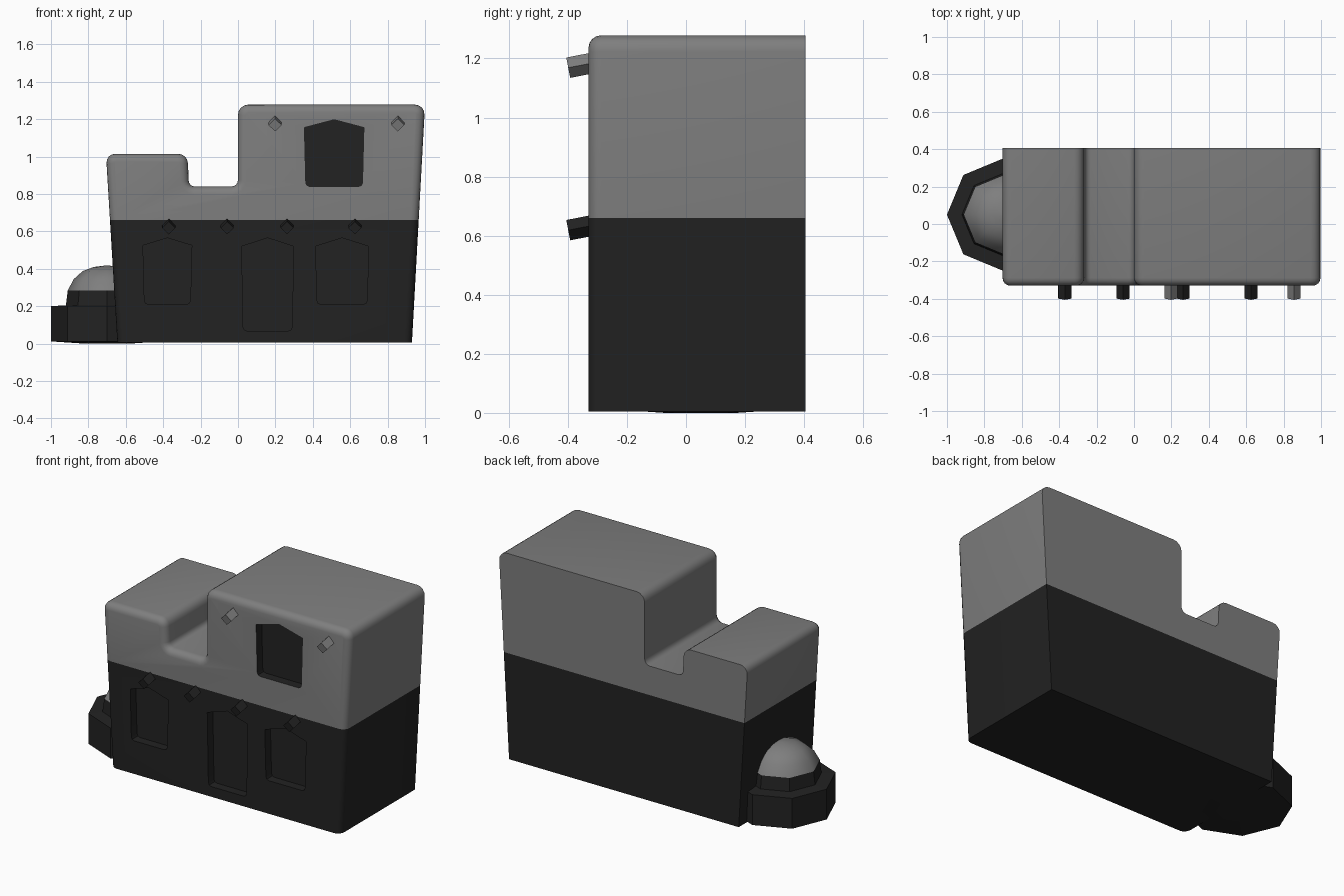
import bpy, bmesh, math
from mathutils import Vector, Matrix

if "Cube" in bpy.data.objects:
    bpy.data.objects.remove(bpy.data.objects["Cube"])

def material(name, v):
    m = bpy.data.materials.new(name)
    m.diffuse_color = (v, v, v, 1)
    m.use_nodes = True
    m.node_tree.nodes["Principled BSDF"].inputs["Base Color"].default_value = m.diffuse_color
    return m

MATS = [material("light grey", 0.21), material("charcoal", 0.016)]

def make_object(name, bm, smooth=None):
    bmesh.ops.recalc_face_normals(bm, faces=bm.faces[:])
    me = bpy.data.meshes.new(name)
    bm.to_mesh(me)
    bm.free()
    for m in MATS:
        me.materials.append(m)
    ob = bpy.data.objects.new(name, me)
    bpy.context.collection.objects.link(ob)
    if smooth:
        smooth_object(ob, smooth)
    return ob

def smooth_object(ob, angle):
    bpy.ops.object.select_all(action='DESELECT')
    ob.select_set(True)
    bpy.context.view_layer.objects.active = ob
    bpy.ops.object.shade_smooth_by_angle(angle=math.radians(angle))

def prism(pts, y0, y1, mat=0):
    """Closed solid from an (x, z) outline between y0 and y1."""
    bm = bmesh.new()
    a = [bm.verts.new((x, y0, z)) for x, z in pts]
    b = [bm.verts.new((x, y1, z)) for x, z in pts]
    bm.faces.new(a)
    bm.faces.new(b[::-1])
    for i in range(len(a)):
        bm.faces.new((a[i - 1], b[i - 1], b[i], a[i]))
    for f in bm.faces:
        f.material_index = mat
    bmesh.ops.recalc_face_normals(bm, faces=bm.faces[:])
    return bm

def rounded(pts, n=4):
    """Round the near-square corners of an outline given as (x, z, radius)."""
    out = []
    for i, (x, z, r) in enumerate(pts):
        p = Vector((x, z))
        if r == 0:
            out.append(p)
            continue
        a = p + (Vector(pts[i - 1][:2]) - p).normalized() * r
        b = p + (Vector(pts[(i + 1) % len(pts)][:2]) - p).normalized() * r
        for k in range(n + 1):
            t = math.pi / 2 * k / n
            out.append(a + b - p + (p - b) * math.cos(t) + (p - a) * math.sin(t))
    return out

# house body: stepped, slightly flared, soft front and roof edges
BACK, FRONT, BAND = 0.405, -0.33, 0.66
outline = rounded([(-0.645, 0.005, 0), (0.93, 0.005, 0), (1.0, 1.278, 0.055),
                   (0.0, 1.278, 0.055), (0.0, 0.84, 0.035), (-0.262, 0.84, 0.03),
                   (-0.27, 1.015, 0.05), (-0.706, 1.015, 0.05)])
bm = prism(outline, BACK, FRONT)
rim = [e for e in bm.edges
       if all(v.co.y < FRONT + 0.001 for v in e.verts)
       and max(v.co.z for v in e.verts) > 0.01]
bmesh.ops.bevel(bm, geom=rim, offset=0.042, segments=4, profile=0.5, affect='EDGES')
bmesh.ops.bisect_plane(bm, geom=bm.verts[:] + bm.edges[:] + bm.faces[:],
                       plane_co=(0, 0, BAND), plane_no=(0, 0, 1))
for f in bm.faces:
    zs = [v.co.z for v in f.verts]
    f.material_index = 1 if (min(zs) + max(zs)) / 2 < BAND else 0
house = make_object("house_body", bm)

# door and window recesses: x left, x right, sill, shoulder, peak
openings = {"left_window": (-0.508, -0.247, 0.21, 0.525, 0.565),
            "door": (0.02, 0.297, 0.068, 0.52, 0.565),
            "right_window": (0.415, 0.698, 0.21, 0.52, 0.565),
            "upper_window": (0.355, 0.673, 0.84, 1.155, 1.197)}
for name, (x0, x1, z0, z1, z2) in openings.items():
    pts = rounded([(x0 + 0.008, z0, 0.02), (x1 - 0.008, z0, 0.02), (x1, z1, 0),
                   ((x0 + x1) / 2, z2, 0), (x0, z1, 0)], 2)
    cutter = make_object(name + "_cutter", prism(pts, FRONT - 0.1, FRONT + 0.055, 1))
    cutter.hide_render = True
    # use the first solver that leaves a sound body
    for solver in ('EXACT', 'MANIFOLD', 'FLOAT'):
        mod = house.modifiers.new(name, 'BOOLEAN')
        mod.operation, mod.solver, mod.object = 'DIFFERENCE', solver, cutter
        bpy.context.view_layer.update()
        ev = house.evaluated_get(bpy.context.evaluated_depsgraph_get())
        result = bpy.data.meshes.new_from_object(ev)
        house.modifiers.remove(mod)
        if len(result.polygons) > len(house.data.polygons):
            house.data = result
            break
    bpy.data.objects.remove(cutter)
smooth_object(house, 35)

# projecting roof beams: diamond section, tipped down at the front
def beam(name, x, z, mat):
    bm = bmesh.new()
    bmesh.ops.create_cone(bm, cap_ends=True, segments=4, radius1=0.035,
                          radius2=0.035, depth=0.14)
    turn = Matrix.Rotation(math.radians(101), 4, 'X')
    bmesh.ops.transform(bm, verts=bm.verts[:],
                        matrix=Matrix.Translation((x, FRONT, z)) @ turn)
    for f in bm.faces:
        f.material_index = mat
    make_object(name, bm)

for i, x in enumerate((-0.37, -0.058, 0.262, 0.625)):
    beam(f"lower_beam_{i + 1}", x, 0.632, 1)
for i, x in enumerate((0.198, 0.855)):
    beam(f"upper_beam_{i + 1}", x, 1.182, 0)

# outdoor oven: eight-sided plinth, collar and dome, lathed from (radius, z)
def lathe(name, profile, mat, smooth=None, n=8, cx=-0.7, cy=0.05):
    bm = bmesh.new()
    rings = [[bm.verts.new((cx + r * math.cos(math.tau * k / n),
                            cy + r * math.sin(math.tau * k / n), z))
              for k in range(n)] for r, z in profile]
    for a, b in zip(rings, rings[1:]):
        for k in range(n):
            bm.faces.new((a[k], a[(k + 1) % n], b[(k + 1) % n], b[k]))
    bm.faces.new(rings[0])
    bm.faces.new(rings[-1])
    for f in bm.faces:
        f.material_index = mat
    make_object(name, bm, smooth)

lathe("oven_plinth", [(0.12, 0), (0.3, 0.012), (0.3, 0.2), (0.22, 0.205)], 1)
lathe("oven_collar", [(0.222, 0.19), (0.21, 0.285)], 1)
lathe("oven_dome", [(0.21, 0.285), (0.178, 0.345), (0.13, 0.388),
                    (0.07, 0.41), (0.012, 0.417)], 0, 60)
